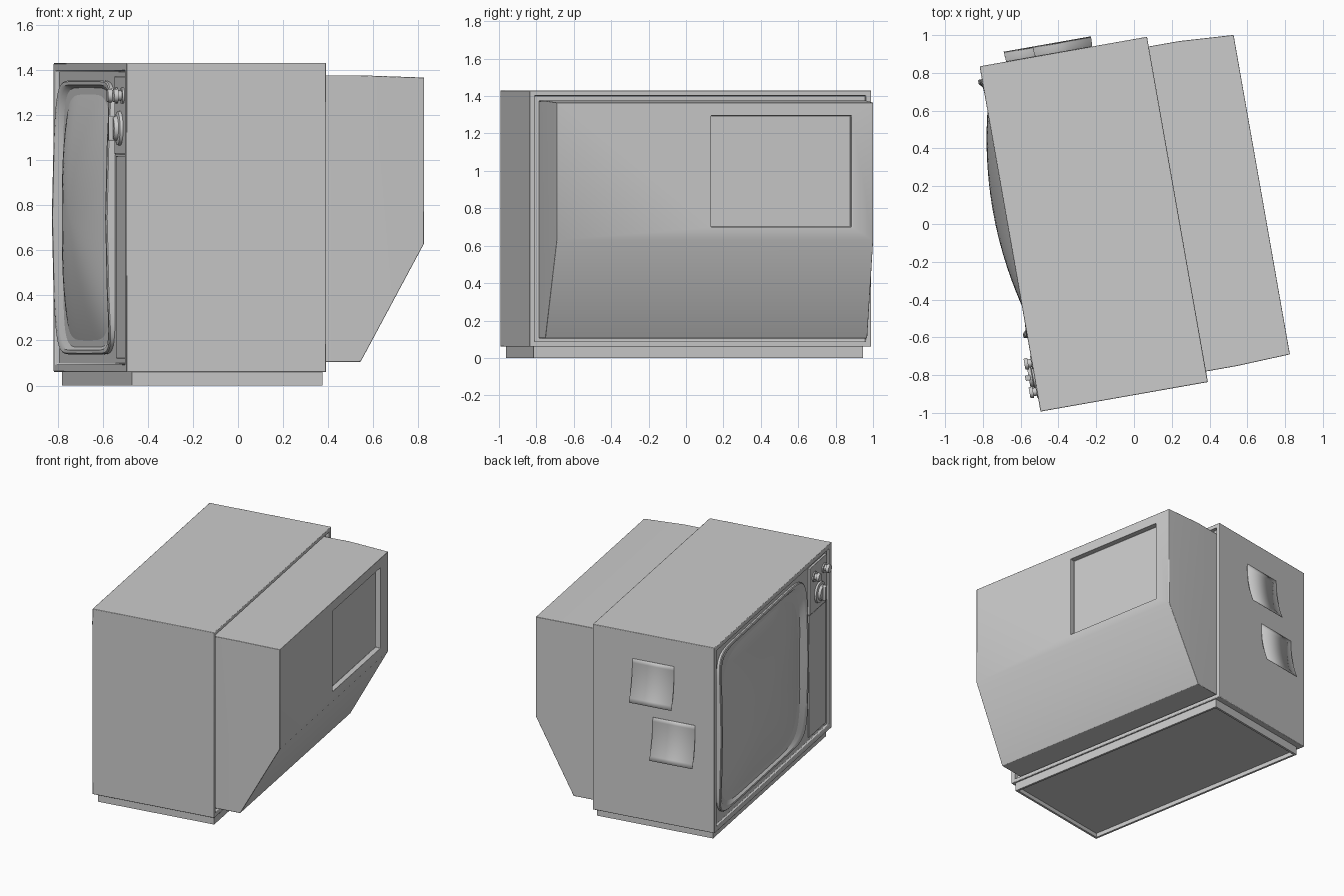
import bpy, bmesh, math
from mathutils import Matrix, Vector

if "Cube" in bpy.data.objects:
    bpy.data.objects.remove(bpy.data.objects["Cube"])

# The set is modelled square (screen facing -x), then turned 10 degrees
TURN = Matrix.Rotation(math.radians(10), 4, 'Z')


def finish(name, bm, bevel=0.0, smooth=True):
    bmesh.ops.recalc_face_normals(bm, faces=bm.faces)
    me = bpy.data.meshes.new(name)
    bm.to_mesh(me)
    bm.free()
    ob = bpy.data.objects.new(name, me)
    bpy.context.collection.objects.link(ob)
    ob.matrix_world = TURN
    if bevel:
        m = ob.modifiers.new("soft_edges", 'BEVEL')
        m.width, m.segments = bevel, 2
    if smooth:
        bpy.ops.object.select_all(action='DESELECT')
        ob.select_set(True)
        bpy.context.view_layer.objects.active = ob
        bpy.ops.object.shade_smooth_by_angle(angle=math.radians(35))
    return ob


def rect(x, y0, y1, z0, z1):
    return [(x, y0, z0), (x, y1, z0), (x, y1, z1), (x, y0, z1)]


def loft(rings, start_cap=True, end_cap=True):
    bm = bmesh.new()
    vr = [[bm.verts.new(p) for p in r] for r in rings]
    n = len(rings[0])
    for a, b in zip(vr, vr[1:]):
        for i in range(n):
            bm.faces.new((a[i], a[(i + 1) % n], b[(i + 1) % n], b[i]))
    if start_cap:
        bm.faces.new(vr[0])
    if end_cap:
        bm.faces.new(vr[-1])
    bmesh.ops.recalc_face_normals(bm, faces=bm.faces)
    return bm


def box(x0, x1, y0, y1, z0, z1):
    return loft([rect(x0, y0, y1, z0, z1), rect(x1, y0, y1, z0, z1)])


def recess(bm, normal, depth, margin=0.03, opening=None):
    """Sink a pocket into the face that looks along normal."""
    bm.normal_update()
    n = Vector(normal)
    f = max(bm.faces, key=lambda f: f.normal.dot(n))
    bmesh.ops.inset_individual(bm, faces=[f], thickness=margin)
    if opening:
        for v in f.verts:
            v.co = min(opening, key=lambda p: 0 if (
                (p[1] > f_mid[0]) == (v.co.y > f_mid[0]) and
                (p[2] > f_mid[1]) == (v.co.z > f_mid[1])) else 1)
    f = bmesh.ops.extrude_discrete_faces(bm, faces=[f])['faces'][0]
    bmesh.ops.translate(bm, verts=f.verts, vec=-n * depth)


# Cabinet with sunken front and back
bm = box(-.66, .24, -.892, .964, .06, 1.43)
recess(bm, (-1, 0, 0), .02, .05)
recess(bm, (1, 0, 0), .03, .04)
finish("cabinet", bm, .004)

# Plinth, hollow underneath
bm = box(-.63, .228, -.867, .922, 0, .065)
recess(bm, (0, 0, -1), .03, .022)
finish("plinth", bm)

# Rear housing with sloped underside and a pocket in the back
bm = loft([rect(.2, -.835, .912, .105, 1.375),
           rect(.405, -.835, .912, .105, 1.375),
           rect(.693, -.823, .894, .63, 1.365)])
f_mid = (.035, 1.0)
recess(bm, (1, 0, 0), .04, .06, rect(.693, .015, .777, .70, 1.295))
finish("rear_housing", bm, .003)


# Screen surround and bulging picture tube
def oval(x, hw, hh, p, bow=0.0, n=96, cy=.2, cz=.745):
    pts = []
    for i in range(n):
        t = 2 * math.pi * i / n
        c, s = math.cos(t), math.sin(t)
        u = math.copysign(abs(c) ** (2 / p), c)
        v = math.copysign(abs(s) ** (2 / p), s)
        pts.append((x - bow * (1 - v * v), cy + hw * u, cz + hh * v))
    return pts


surround = [oval(-.635, .695, .607, 10),
            oval(-.652, .695, .607, 10, .024),
            oval(-.657, .69, .602, 10, .024),
            oval(-.657, .672, .588, 9, .024),
            oval(-.650, .66, .582, 8, .02),
            oval(-.628, .625, .567, 5, .008)]
finish("screen_surround", loft(surround, False, False))

tube = []
for k in range(13):
    f = math.cos(k / 12 * math.pi / 2) if k < 12 else .02
    tube.append(oval(-.632 - .092 * (1 - f * f), .628 * f, .57 * f,
                     5 - 2.5 * (1 - f)))
finish("picture_tube", loft(tube, False, True))

# Control column: upper plate and speaker panel
finish("control_plate", box(-.655, -.635, -.832, -.56, 1.025, 1.37), .003)
finish("speaker_panel", box(-.648, -.635, -.832, -.56, .12, 1.018), .003)


# Knobs
def knob(name, y, z, profile):
    rings = [[(x, y + r * math.cos(a), z + r * math.sin(a))
              for a in (2 * math.pi * i / 32 for i in range(32))]
             for x, r in profile]
    finish(name, loft(rings))


for i, y in enumerate((-.63, -.784)):
    knob(f"small_knob_{i + 1}", y, 1.285,
         [(-.65, .036), (-.664, .036), (-.664, .022), (-.68, .022),
          (-.68, .031), (-.70, .028)])
knob("channel_dial", -.705, 1.14,
     [(-.65, .078), (-.668, .074), (-.672, .056), (-.69, .05)])
finish("dial_grip", box(-.708, -.68, -.719, -.691, 1.085, 1.195), .005)


# Flared scoops on the cabinet side
def scoop(name, x0, x1, z0, z1):
    bm = bmesh.new()
    rows = []
    for k in range(11):
        t = k / 10
        y = .9645 + .052 * t ** 2.2
        z = z1 + (z0 - z1) * t
        rows.append([bm.verts.new((x, y, z)) for x in (x0 - .006 * t, x1 + .003 * t)])
    for a, b in zip(rows, rows[1:]):
        bm.faces.new((a[0], a[1], b[1], b[0]))
    ob = finish(name, bm)
    m = ob.modifiers.new("thickness", 'SOLIDIFY')
    m.thickness, m.offset = .003, 0


scoop("upper_scoop", -.36, -.055, .93, 1.235)
scoop("lower_scoop", -.515, -.205, .53, .83)
